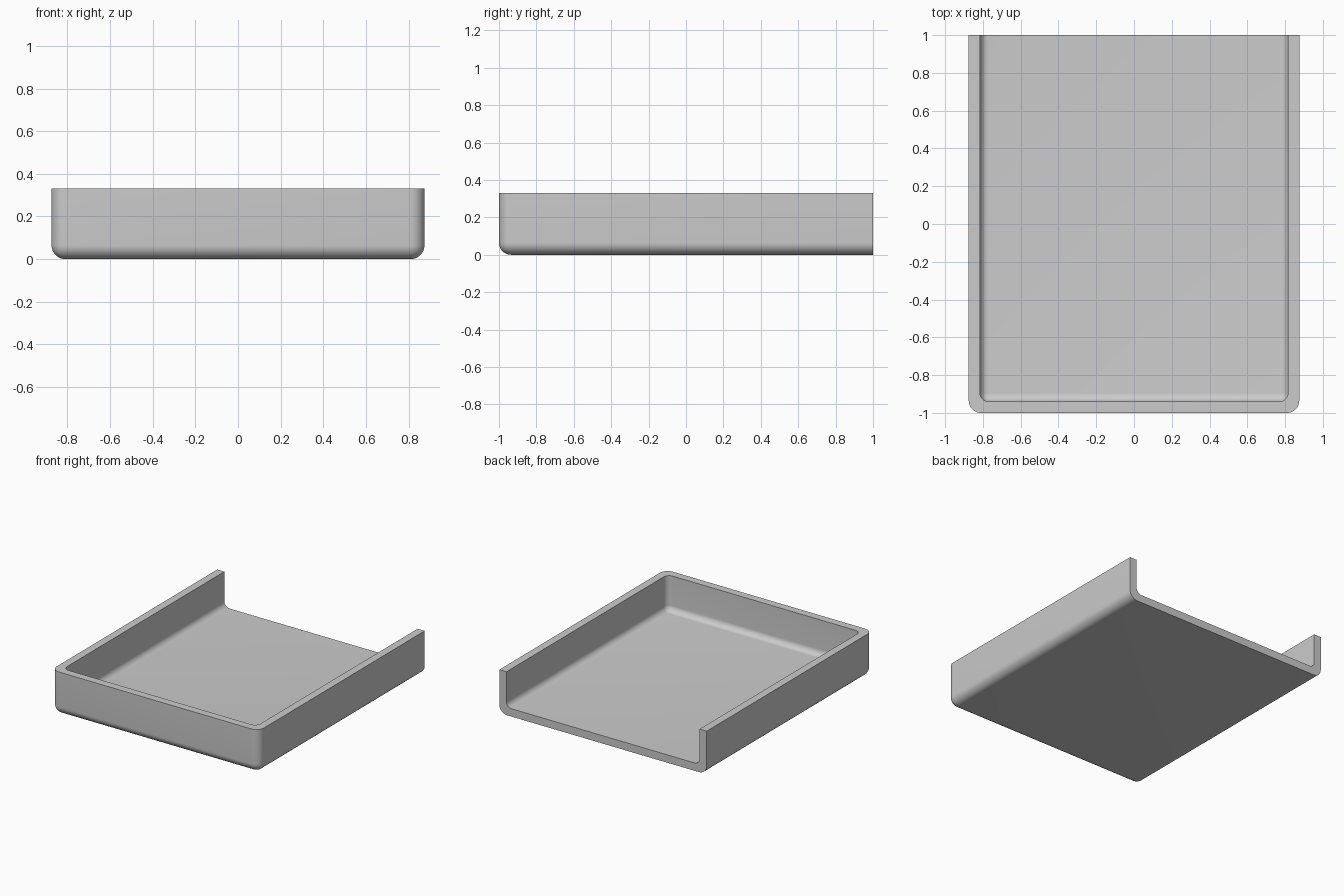
import bpy
import bmesh
import math
from mathutils import Vector

cube = bpy.data.objects.get("Cube")
if cube:
    bpy.data.objects.remove(cube, do_unlink=True)

HALF_W, HALF_L, HEIGHT = 0.875, 1.0, 0.33
WALL = 0.06

grey = bpy.data.materials.new("light_grey")
grey.use_nodes = True
colour = (0.6, 0.6, 0.6, 1)
grey.diffuse_color = colour
grey.node_tree.nodes["Principled BSDF"].inputs["Base Color"].default_value = colour


def rounded_block(name, low, high, radius):
    """Box with its bottom side, bottom front and front upright edges rounded."""
    low, high = Vector(low), Vector(high)
    bm = bmesh.new()
    bmesh.ops.create_cube(bm, size=1)
    for v in bm.verts:
        v.co = Vector((low[i] if v.co[i] < 0 else high[i]) for i in range(3))

    def is_round(edge):
        # An edge is rounded if it touches neither the top nor the back face
        mid = (edge.verts[0].co + edge.verts[1].co) / 2
        return mid.z < high.z - 1e-4 and mid.y < high.y - 1e-4

    bmesh.ops.bevel(bm, geom=[e for e in bm.edges if is_round(e)], offset=radius,
                    offset_type='OFFSET', segments=10, profile=0.5, affect='EDGES')
    bmesh.ops.recalc_face_normals(bm, faces=bm.faces)
    mesh = bpy.data.meshes.new(name)
    bm.to_mesh(mesh)
    bm.free()
    mesh.materials.append(grey)
    obj = bpy.data.objects.new(name, mesh)
    bpy.context.collection.objects.link(obj)
    return obj


# Outer shell and the hollow, which runs out through the top and the back
tray = rounded_block("tray", (-HALF_W, -HALF_L, 0), (HALF_W, HALF_L, HEIGHT), 0.065)
hollow = rounded_block("hollow_cutter", (WALL - HALF_W, WALL - HALF_L, WALL),
                       (HALF_W - WALL, HALF_L + 0.2, HEIGHT + 0.2), 0.045)

cut = tray.modifiers.new("hollow", 'BOOLEAN')
cut.operation = 'DIFFERENCE'
cut.solver = 'EXACT'
cut.object = hollow

# Apply the cut, drop the cutter and smooth the rounded edges
bpy.ops.object.select_all(action='DESELECT')
tray.select_set(True)
bpy.context.view_layer.objects.active = tray
bpy.ops.object.modifier_apply(modifier=cut.name)
bpy.data.objects.remove(hollow, do_unlink=True)
bpy.ops.object.shade_smooth_by_angle(angle=math.radians(30))
